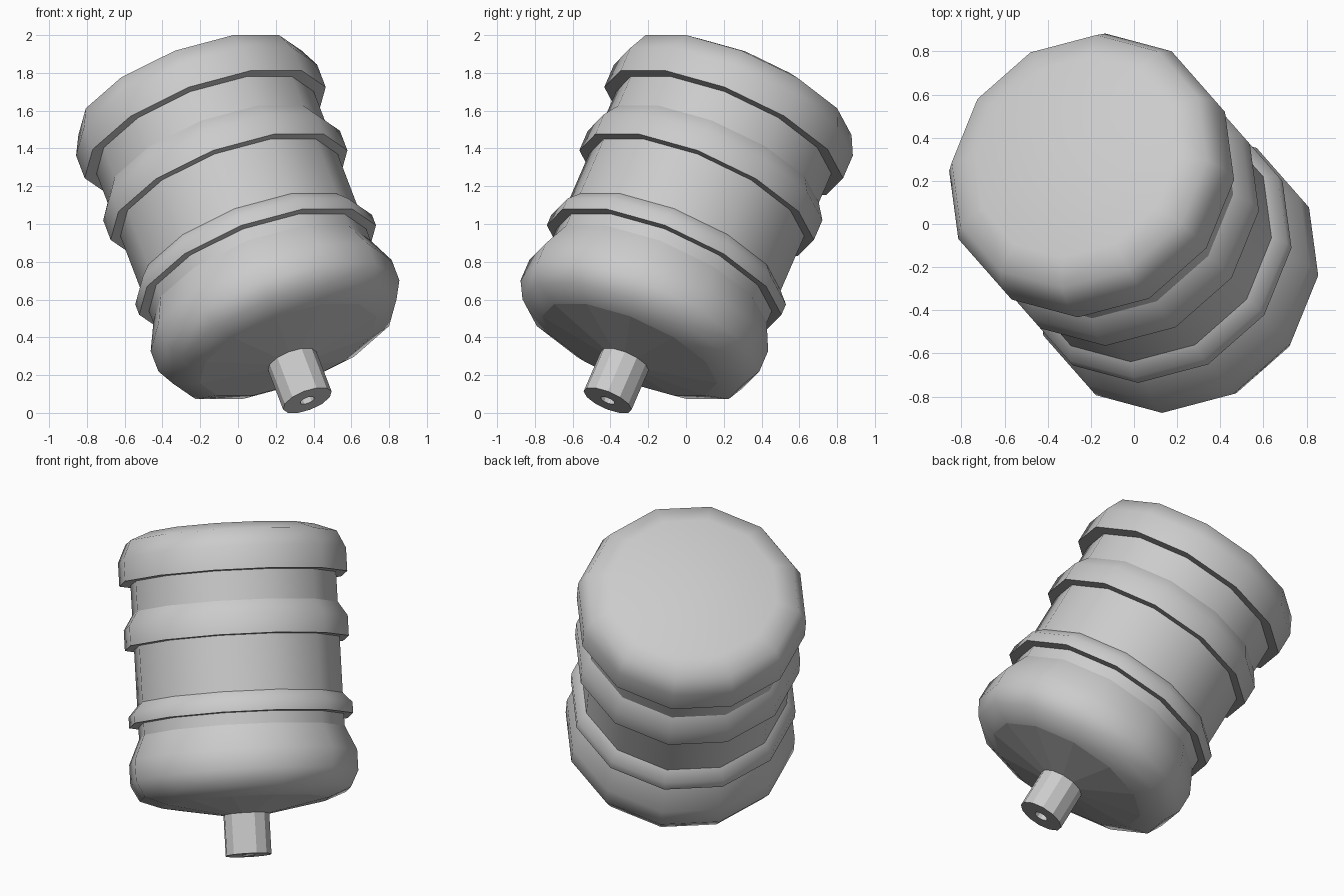
import bpy, bmesh, math
from mathutils import Matrix, Vector

if "Cube" in bpy.data.objects:
    bpy.data.objects.remove(bpy.data.objects["Cube"])

SIDES = 12
# Tilted bottle axis: Z = axis, X = downhill side direction
U = Vector((-0.66, 0.75, 0)).normalized()
TILT = math.radians(30)
AX = U * math.sin(TILT) + Vector((0, 0, math.cos(TILT)))
E1 = U * math.cos(TILT) - Vector((0, 0, math.sin(TILT)))
E2 = AX.cross(E1)
BASE = Vector((0.367, -0.415, 0.066))
FRAME = Matrix.Translation(BASE) @ Matrix((E1, E2, AX)).transposed().to_4x4()


def lathe(name, profile, smooth=True):
    """Turn (radius, height) points around the bottle axis; radius 0-ended profiles get a cap."""
    bm = bmesh.new()
    rings = []
    for r, h in profile:
        ring = []
        for i in range(SIDES):
            a = math.radians(15) + 2 * math.pi * i / SIDES
            ring.append(bm.verts.new(FRAME @ Vector((r * math.cos(a), r * math.sin(a), h))))
        rings.append(ring)
    for lo, hi in zip(rings, rings[1:]):
        for i in range(SIDES):
            j = (i + 1) % SIDES
            bm.faces.new((lo[i], lo[j], hi[j], hi[i]))
    if name == "top_cap":
        bm.faces.new(rings[-1])
    me = bpy.data.meshes.new(name)
    bm.to_mesh(me)
    bm.free()
    ob = bpy.data.objects.new(name, me)
    bpy.context.collection.objects.link(ob)
    if smooth:
        bpy.context.view_layer.objects.active = ob
        ob.select_set(True)
        bpy.ops.object.shade_smooth_by_angle(angle=math.radians(50))
        ob.select_set(False)
    return ob


BODY_R, BAND_R, CAP_R = 0.615, 0.67, 0.682

# Neck with a small pouring hole
lathe("neck", [(0.04, 0.06), (0.04, 0), (0.137, 0), (0.137, 0.245)], smooth=False)
# Shallow cone between neck and shoulder
lathe("shoulder_cone", [(0.13, 0.24), (0.5, 0.31)], smooth=False)
# Rounded shoulder
lathe("shoulder", [(0.5, 0.31), (0.632, 0.36), (CAP_R, 0.456), (CAP_R, 0.58), (BODY_R, 0.726)])
# Straight body wall
lathe("body", [(BODY_R, 0.726), (BODY_R, 1.64)])
# Raised bands: flat underside, sloped top
for name, a, b, c in (("lower_band", 0.797, 0.861, 0.922), ("upper_band", 1.255, 1.375, 1.46)):
    lathe(name, [(BODY_R, a), (BAND_R, a), (BAND_R, b), (BODY_R, c)])
# Rounded top end
lathe("top_cap", [(BODY_R, 1.637), (CAP_R, 1.637), (CAP_R, 1.775), (0.632, 1.88), (0.5, 1.93)])
